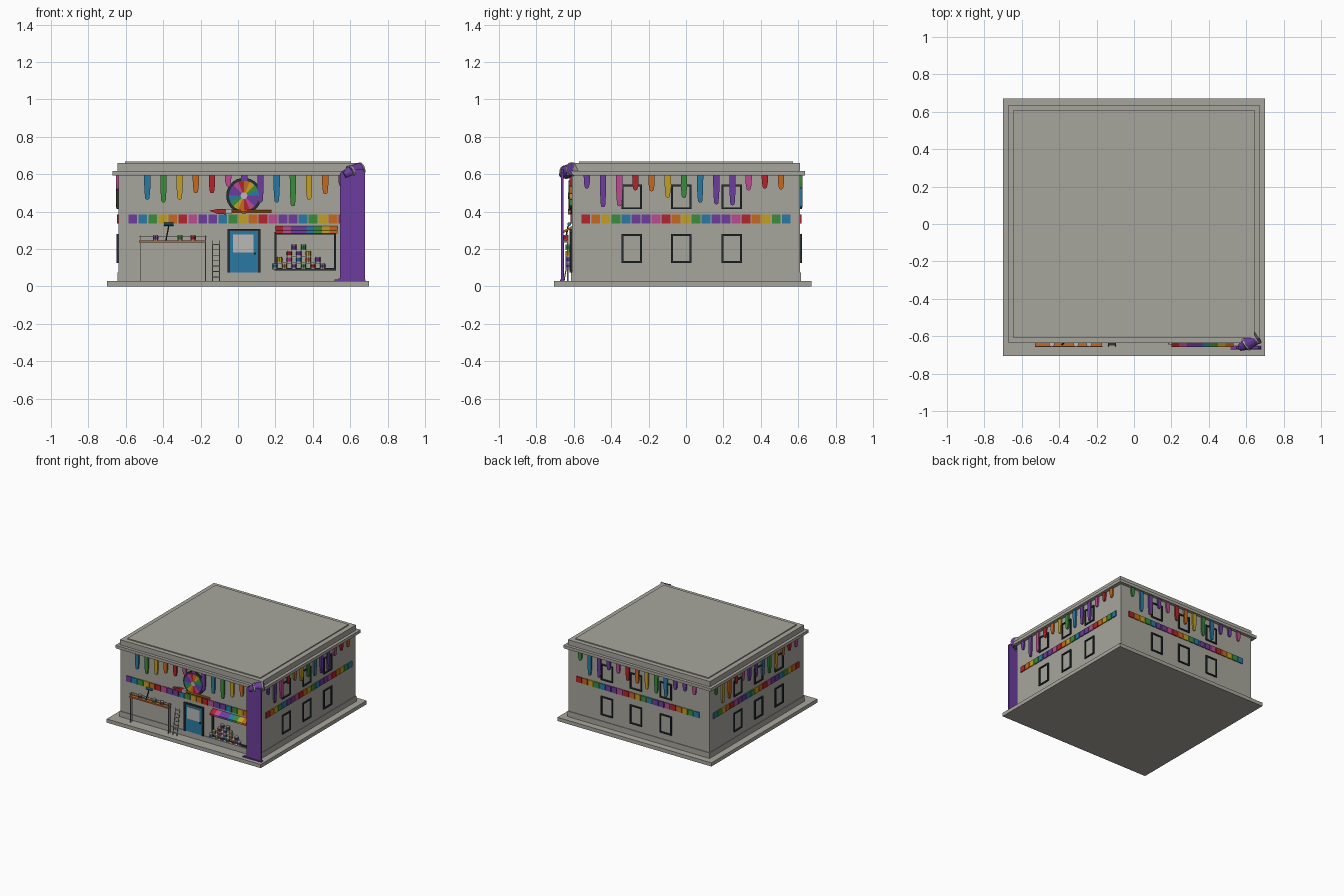
import bpy, bmesh
from math import sin, cos, pi
from mathutils import Matrix, Vector

cube = bpy.data.objects.get("Cube")
if cube:
    bpy.data.objects.remove(cube)

# Flat colours
COLOURS = {
    "stone": (0.39, 0.38, 0.335), "dark": (0.019, 0.03, 0.034), "pale": (0.48, 0.48, 0.47),
    "blue": (0.023, 0.195, 0.366), "green": (0.042, 0.262, 0.045), "yellow": (0.55, 0.35, 0.017),
    "orange": (0.57, 0.14, 0.013), "red": (0.445, 0.018, 0.025), "pink": (0.5, 0.07, 0.28),
    "purple": (0.15, 0.048, 0.342)}
NAMES = list(COLOURS)
MATS = []
for name, rgb in COLOURS.items():
    m = bpy.data.materials.new(name + "_paint")
    m.use_nodes = True
    m.diffuse_color = (*rgb, 1)
    m.node_tree.nodes["Principled BSDF"].inputs["Base Color"].default_value = (*rgb, 1)
    MATS.append(m)
RAINBOW = ["blue", "green", "yellow", "orange", "red", "pink", "purple", "purple"]


def wall(angle, dist):
    """Wall frame: u along the wall, v up, w outward."""
    base = Matrix(((1, 0, 0, 0), (0, 0, -1, -dist), (0, 1, 0, 0), (0, 0, 0, 1)))
    return Matrix.Rotation(angle, 4, "Z") @ base


FRONT, RIGHT = wall(0, 0.61), wall(pi / 2, 0.64)
BACK, LEFT = wall(pi, 0.61), wall(-pi / 2, 0.64)


class Part:
    """Collects coloured pieces into one named object."""

    def __init__(self, name, frame=Matrix()):
        self.name, self.frame, self.bm = name, frame, bmesh.new()

    def paint(self, verts, colour):
        for f in {f for v in verts for f in v.link_faces}:
            f.material_index = NAMES.index(colour)

    def box(self, u, v, w, colour):
        size = Matrix.Diagonal((u[1] - u[0], v[1] - v[0], w[1] - w[0], 1))
        mid = Matrix.Translation([sum(p) / 2 for p in (u, v, w)])
        r = bmesh.ops.create_cube(self.bm, size=1, matrix=self.frame @ mid @ size)
        self.paint(r["verts"], colour)

    def prism(self, points, w, colour):
        a = [self.bm.verts.new(self.frame @ Vector((*p, w[0]))) for p in points]
        b = [self.bm.verts.new(self.frame @ Vector((*p, w[1]))) for p in points]
        self.bm.faces.new(a)
        self.bm.faces.new(b)
        for i in range(len(a)):
            j = i - 1
            self.bm.faces.new((a[j], a[i], b[i], b[j]))
        self.paint(a + b, colour)

    def rod(self, p, q, r, colour, sides=8, r2=None):
        p, q = Vector(p), Vector(q)
        turn = (q - p).to_track_quat("Z", "Y").to_matrix().to_4x4()
        c = bmesh.ops.create_cone(self.bm, cap_ends=True, segments=sides, radius1=r,
                                  radius2=r if r2 is None else r2, depth=(q - p).length,
                                  matrix=self.frame @ Matrix.Translation((p + q) / 2) @ turn)
        self.paint(c["verts"], colour)

    def frame_bars(self, u, v, t, w, colour, bottom=True):
        self.box((u[0], u[0] + t), v, w, colour)
        self.box((u[1] - t, u[1]), v, w, colour)
        self.box((u[0] + t, u[1] - t), (v[1] - t, v[1]), w, colour)
        if bottom:
            self.box((u[0] + t, u[1] - t), (v[0], v[0] + t), w, colour)

    def can(self, u, v, w, colour, r=0.014, h=0.029):
        self.rod((u, v, w), (u, v + h, w), r, "pale", 10)
        self.rod((u, v + h * 0.2, w), (u, v + h * 0.8, w), r * 1.06, colour, 10)

    def done(self):
        bmesh.ops.recalc_face_normals(self.bm, faces=self.bm.faces)
        mesh = bpy.data.meshes.new(self.name)
        self.bm.to_mesh(mesh)
        self.bm.free()
        for m in MATS:
            mesh.materials.append(m)
        bpy.context.collection.objects.link(bpy.data.objects.new(self.name, mesh))


def block(name, x, y, z):
    p = Part(name)
    p.box(x, y, z, "stone")
    p.done()


# Building shell, from the ground up
block("ground_slab", (-0.7, 0.7), (-0.705, 0.67), (0, 0.03))
for name, hx, hy, z in (("plinth", 0.645, 0.615, (0.03, 0.075)), ("walls", 0.64, 0.61, (0.03, 0.6)),
                        ("cornice", 0.67, 0.635, (0.593, 0.617)), ("parapet", 0.645, 0.61, (0.617, 0.66)),
                        ("roof_cap", 0.605, 0.573, (0.66, 0.668))):
    block(name, (-hx, hx), (-hy, hy), z)

# Colour tiles and paint drips around all four walls
SHORT_LONG = {
    "front": (0.13, 0.145, 0.13, 0.095, 0.095, 0.06, 0.1, 0.145, 0.145, 0.165, 0.13, 0.1, 0.06),
    "side": (0.07, 0.17, 0.165, 0.08, 0.085, 0.12, 0.12, 0.145, 0.155, 0.16, 0.08, 0.07, 0.075)}
WALLS = (("front", FRONT, -0.585, 22, 1, 7, -0.485, 0, "front"), ("right", RIGHT, -0.558, 21, -1, 4, -0.53, 7, "side"),
         ("back", BACK, -0.565, 21, -1, 4, -0.53, 1, "side"), ("left", LEFT, -0.565, 21, 1, 0, -0.53, 1, "side"))
for side, frame, start, count, step, first, drip_u, drip_first, lengths in WALLS:
    tiles = Part(side + "_tile_band", frame)
    for i in range(count):
        u = start + i * 0.0535
        tiles.box((u, u + 0.046), (0.337, 0.383), (0, 0.008), RAINBOW[(first + step * i) % 8])
    tiles.done()
    drips = Part(side + "_paint_drips", frame)
    for i, length in enumerate(SHORT_LONG[lengths]):
        u, end, r = drip_u + i * 0.0865, 0.593 - length, 0.012
        tip = [(u - r * cos(k * pi / 6), end + r - r * sin(k * pi / 6)) for k in range(7)]
        outline = [(u - 0.017, 0.593)] + [(u - 0.016, 0.593 - length * 0.55)] + tip
        outline += [(u + 0.016, 0.593 - length * 0.55), (u + 0.017, 0.593)]
        drips.prism(outline, (0, 0.012), RAINBOW[(drip_first + step * i) % 8])
    drips.done()

# Windows on the sides and back
for side, frame, flip in (("right", RIGHT, 1), ("back", BACK, 1), ("left", LEFT, -1)):
    p = Part(side + "_window_frames", frame)
    for mid in (-0.29, -0.025, 0.245):
        for v in ((0.125, 0.28), (0.413, 0.545)):
            p.frame_bars((flip * mid - 0.054, flip * mid + 0.054), v, 0.01, (0, 0.009), "dark")
    p.done()

# Door
p = Part("door", FRONT)
p.box((-0.045, 0.108), (0.075, 0.3), (0, 0.006), "blue")
p.box((-0.028, 0.083), (0.18, 0.277), (0.006, 0.009), "pale")
p.frame_bars((-0.057, 0.12), (0.075, 0.308), 0.013, (0, 0.014), "dark", bottom=False)
p.rod((0.09, 0.175, 0.006), (0.09, 0.175, 0.018), 0.006, "dark")
p.done()

# Colour wheel sign
p = Part("colour_wheel", FRONT)
cu, cv = 0.032, 0.485
p.rod((cu, cv, 0), (cu, cv, 0.012), 0.095, "dark", 32)
for i in range(16):
    a, b = i * pi / 8, (i + 1) * pi / 8
    ring = [(cu + 0.08 * cos(t), cv + 0.08 * sin(t)) for t in (a, (a + b) / 2, b)]
    p.prism([(cu, cv)] + ring, (0.01, 0.017), RAINBOW[i % 8])
p.rod((cu, cv, 0.015), (cu, cv, 0.02), 0.018, "pale", 16)
p.done()

# Paint brush under the sign
p = Part("sign_brush", FRONT)
p.prism([(-0.155, 0.405), (-0.1, 0.415), (-0.065, 0.415), (-0.065, 0.385), (-0.11, 0.388)], (0, 0.022), "red")
p.box((-0.065, -0.035), (0.388, 0.413), (0, 0.022), "pale")
p.rod((-0.035, 0.4, 0.012), (0.178, 0.4, 0.012), 0.009, "orange")
p.done()

# Shop window with awning and stacked cans
p = Part("shop_window", FRONT)
p.frame_bars((0.195, 0.525), (0.085, 0.29), 0.012, (0, 0.01), "dark")
p.done()
p = Part("awning", RIGHT)
p.frame = Matrix(((0, 0, 1, 0), (1, 0, 0, 0), (0, 1, 0, 0), (0, 0, 0, 1)))
for i in range(8):
    x = 0.2 + i * 0.0415
    p.prism([(-0.61, 0.322), (-0.657, 0.298), (-0.657, 0.284), (-0.61, 0.31)], (x, x + 0.0415),
            ["red", "pink", "purple", "purple", "blue", "green", "yellow", "orange"][i])
p.done()
p = Part("can_stack", FRONT)
for row, count in enumerate((6, 5, 3, 2)):
    v = 0.094 + row * 0.0335
    for i in range(count):
        p.can(0.325 + (i - (count - 1) / 2) * 0.051, v, 0.02, RAINBOW[(i * 3 + row * 2) % 8])
    if row < 3:
        half = (count - 1) * 0.0255 + 0.015
        p.box((0.325 - half, 0.325 + half), (v - 0.004, v), (0, 0.034), "pale")
p.done()

# Scaffold with cans and a roller
p = Part("scaffold", FRONT)
for w in (0.022, 0.044):
    for u in (-0.52, -0.175):
        p.rod((u, 0.03, w), (u, 0.272, w), 0.003, "stone", 6)
    p.rod((-0.53, 0.266, w), (-0.165, 0.266, w), 0.002, "stone", 6)
p.box((-0.53, -0.17), (0.235, 0.246), (0.018, 0.047), "orange")
p.done()
p = Part("scaffold_cans", FRONT)
for u, colour in ((-0.44, "purple"), (-0.31, "green"), (-0.24, "red")):
    p.can(u, 0.246, 0.032, colour)
p.done()
p = Part("paint_roller", FRONT)
p.rod((-0.385, 0.246, 0.035), (-0.37, 0.325, 0.02), 0.004, "dark", 6)
p.rod((-0.395, 0.333, 0.014), (-0.345, 0.333, 0.014), 0.01, "blue", 10)
p.done()

# Leaning ladder
p = Part("ladder", FRONT)
for u in (-0.136, -0.099):
    p.rod((u, 0.03, 0.042), (u, 0.245, 0.004), 0.003, "stone", 6)
for i in range(7):
    t = (i + 0.7) / 7.4
    p.rod((-0.136, 0.03 + 0.215 * t, 0.042 - 0.038 * t), (-0.099, 0.03 + 0.215 * t, 0.042 - 0.038 * t), 0.0025, "stone", 6)
p.done()

# Tipped can on the corner and the paint pouring from it
p = Part("tipped_can")
back, lip, spill = Vector((0.66, -0.605, 0.628)), Vector((0.598, -0.645, 0.61)), Vector((0.565, -0.662, 0.595))
p.rod(back, lip, 0.034, "purple", 16)
p.rod(back, back.lerp(lip, 0.12), 0.037, "stone", 16)
p.rod(back.lerp(lip, 0.88), lip, 0.037, "stone", 16)
p.rod(lip, spill, 0.031, "purple", 16, 0.018)
p.done()
p = Part("poured_paint", FRONT)
p.prism([(0.52, 0.03), (0.545, 0.045), (0.545, 0.605), (0.56, 0.62), (0.665, 0.625), (0.678, 0.61),
         (0.678, 0.03)], (0.045, 0.058), "purple")
p.box((0.515, 0.682), (0.03, 0.038), (0.04, 0.064), "purple")
p.done()
